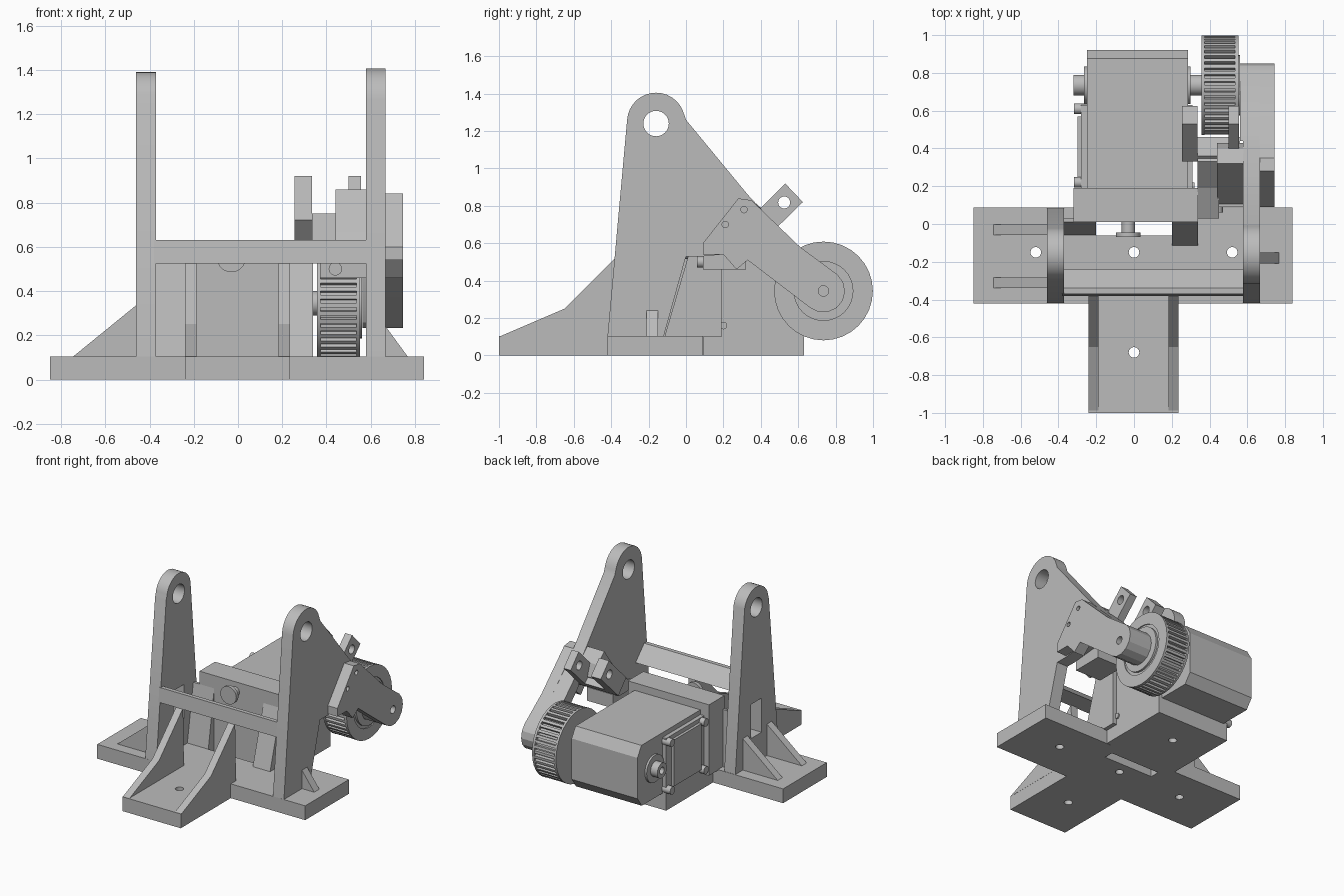
import bpy, bmesh, math
from mathutils import Vector

cube = bpy.data.objects.get("Cube")
if cube:
    bpy.data.objects.remove(cube, do_unlink=True)

grey = bpy.data.materials.new("plain grey")
grey.use_nodes = True
grey.diffuse_color = (0.5, 0.5, 0.5, 1)
grey.node_tree.nodes["Principled BSDF"].inputs["Base Color"].default_value = grey.diffuse_color


def prism(name, outline, lo, hi, axis="x"):
    """Extrude a 2D outline along an axis: x uses (y, z), y uses (x, z), z uses (x, y)."""
    place = {"x": lambda a, b, t: (t, a, b), "y": lambda a, b, t: (a, t, b),
             "z": lambda a, b, t: (a, b, t)}[axis]
    bm = bmesh.new()
    face = bm.faces.new([bm.verts.new(place(a, b, lo)) for a, b in outline])
    ext = bmesh.ops.extrude_face_region(bm, geom=[face])
    move = Vector(place(0, 0, hi - lo))
    for v in ext["geom"]:
        if isinstance(v, bmesh.types.BMVert):
            v.co += move
    bmesh.ops.recalc_face_normals(bm, faces=bm.faces)
    mesh = bpy.data.meshes.new(name)
    bm.to_mesh(mesh)
    bm.free()
    mesh.materials.append(grey)
    obj = bpy.data.objects.new(name, mesh)
    bpy.context.collection.objects.link(obj)
    return obj


def rect(a0, a1, b0, b1):
    return [(a0, b0), (a1, b0), (a1, b1), (a0, b1)]


def arc(a, b, r, start=0, end=360, n=32):
    full = end - start == 360
    return [(a + r * math.cos(t), b + r * math.sin(t)) for t in
            (math.radians(start + (end - start) * i / (n if full else n - 1)) for i in range(n))]


def box(name, x0, x1, y0, y1, z0, z1):
    return prism(name, rect(x0, x1, y0, y1), z0, z1, "z")


def smooth(obj):
    bpy.ops.object.select_all(action="DESELECT")
    obj.select_set(True)
    bpy.context.view_layer.objects.active = obj
    bpy.ops.object.shade_smooth_by_angle(angle=math.radians(25))
    return obj


def disc(name, a, b, r, lo, hi, axis="x"):
    return smooth(prism(name, arc(a, b, r), lo, hi, axis))


def cut(obj, *cutters):
    """Subtract the cutters, bake the result and discard them."""
    for c in cutters:
        c.hide_render = True
        m = obj.modifiers.new("cut", "BOOLEAN")
        m.operation, m.solver, m.object = "DIFFERENCE", "EXACT", c
    graph = bpy.context.evaluated_depsgraph_get()
    graph.update()
    baked = bpy.data.meshes.new_from_object(obj.evaluated_get(graph))
    obj.modifiers.clear()
    obj.data = baked
    for c in cutters:
        bpy.data.objects.remove(c, do_unlink=True)
    return smooth(obj)


# Cross-shaped base with bolt holes and a slot under the coupling
base = prism("base", [(-.85, -.42), (-.24, -.42), (-.24, -1), (.235, -1), (.235, -.42), (.84, -.42),
                      (.84, .087), (.28, .087), (.28, .63), (-.28, .63), (-.28, .087), (-.85, .087)],
             0, .105, "z")
bolts = [(-.52, -.15), (0, -.15), (.52, -.15), (0, -.68), (0, .4)]
cut(base, box("slot", -.2, .2, -.06, .01, -.1, .3),
    *[disc("bolt_hole", x, y, .028, -.1, .3, "z") for x, y in bolts])

# Uprights with a rounded eye at the top
PY, PZ = -.16, 1.25
left = [(-.42, .1), (-.305, 1.25)] + arc(PY, PZ, .14, 175, 12, 16) + [(.085, .1)]
right = ([(-.42, .1)] + arc(PY, PZ, .155, 175, 15, 16) +
         [(.0, 1.26), (.33, .86), (.45, .73), (.3, .55), (.09, .53), (0, .53), (-.12, .1)])
cut(prism("left_upright", left, -.46, -.37), disc("eye", PY, 1.24, .068, -.6, -.2),
    box("window", -.6, -.2, -.22, -.1, .3, .55))
cut(prism("right_upright", right, .578, .667), disc("eye", PY, 1.24, .068, .4, .8))
prism("cross_bar", [(-.38, .525), (-.37, .63), (-.34, .63), (-.24, .525)], -.38, .58)

# Gussets on the base wings and ribs along the front leg
for y in (-.31, -.03):
    prism("wing_gusset", [(-.75, .1), (-.455, .1), (-.455, .34)], y - .028, y + .028, "y")
prism("wing_gusset", [(.77, .1), (.66, .1), (.66, .25)], -.21, -.15, "y")
for x in (-.24, .183):
    prism("front_rib", [(-1, .1), (-.65, .25), (-.37, .53), (-.36, .1)], x, x + .053)

# Gearbox housing with front buttresses, side covers and screws
box("housing_front", -.32, .34, .01, .19, .1, .62)
for x0, x1, y in ((-.372, -.2, -.06), (.2, .34, -.115)):
    prism("housing_buttress", [(y, .1), (.01, .525), (.03, .525), (.03, .1)], x0, x1)
box("housing", -.28, .29, .09, .63, .1, .53)
box("side_cover", -.3, -.27, .25, .57, .16, .5)
for y in (.22, .61):
    for z in (.15, .5):
        disc("cover_screw", y, z, .028, -.318, -.24)
box("side_plate", .28, .31, .09, .63, 0, .53)
disc("side_screw", .2, .16, .02, .3, .32)

# Motor body with chamfered back, and its shaft
prism("motor", [(.18, .12), (.87, .12), (.92, .19), (.92, .49), (.875, .565), (.18, .565)], -.25, .285)
SY, SZ = .735, .345
disc("motor_boss", SY, SZ, .1, -.265, .3)
cut(disc("motor_shaft", SY, SZ, .055, -.32, .37), disc("bore", SY, SZ, .025, -.4, -.29))

# Coupling knob on the housing front
disc("coupling_stem", -.03, .55, .035, -.06, .02, "y")
disc("coupling_knob", -.03, .55, .065, -.07, -.045, "y")

# Toothed pulley with a recessed outer face
teeth = []
N = 44
for i in range(N):
    for f, r in ((0, .262), (.5, .262), (.55, .238), (.95, .238)):
        t = 2 * math.pi * (i + f) / N
        teeth.append((SY + r * math.cos(t), SZ + r * math.sin(t)))
prism("pulley_teeth", teeth, .37, .54)
disc("pulley_inner_flange", SY, SZ, .264, .357, .372)
cut(disc("pulley_outer_flange", SY, SZ, .264, .535, .552), disc("recess", SY, SZ, .18, .545, .6))
disc("pulley_hub", SY, SZ, .16, .54, .56)

# Outer arm supporting the pulley, thickened towards the pulley end
tip = arc(SY, SZ, .115, 50, -130, 8)
arm = [(.09, .6), (.28, .84), (.35, .83), (.61, .58)] + tip + \
      [(.33, .51), (.27, .46), (.2, .54), (.09, .54)]
cut(prism("pulley_arm", arm, .665, .745), disc("pin_hole", SY, SZ, .028, .6, .8),
    *[disc("arm_hole", y, z, .017, .6, .8) for y, z in ((.21, .7), (.31, .78))])
hub = [(.44, .74), (.61, .58)] + tip + [(.62, .33), (.58, .48), (.44, .62)]
cut(prism("arm_hub", hub, .562, .67), disc("pin_hole", SY, SZ, .028, .6, .8))

# Sensor bracket: wedge block, bridge and two diagonal prongs with holes
prism("bracket_block", [(.1, .55), (.18, .67), (.32, .86), (.4, .79), (.43, .7), (.3, .55)], .44, .58)
prism("bracket_step", [(.03, .55), (.19, .63), (.33, .75), (.42, .68), (.3, .55)], .335, .45)
prism("bracket_bridge", [(.33, .72), (.36, .75), (.46, .66), (.42, .62)], .255, .56)
for x0, x1 in ((.255, .335), (.5, .557)):
    cut(prism("prong", [(.33, .72), (.53, .92), (.625, .82), (.42, .62)], x0, x1),
        disc("prong_hole", .525, .818, .032, x0 - .1, x1 + .1))
box("belt_guard", .37, .58, .09, .32, .46, .56)
disc("guard_bolt", .44, .5, .03, .06, .1, "y")
